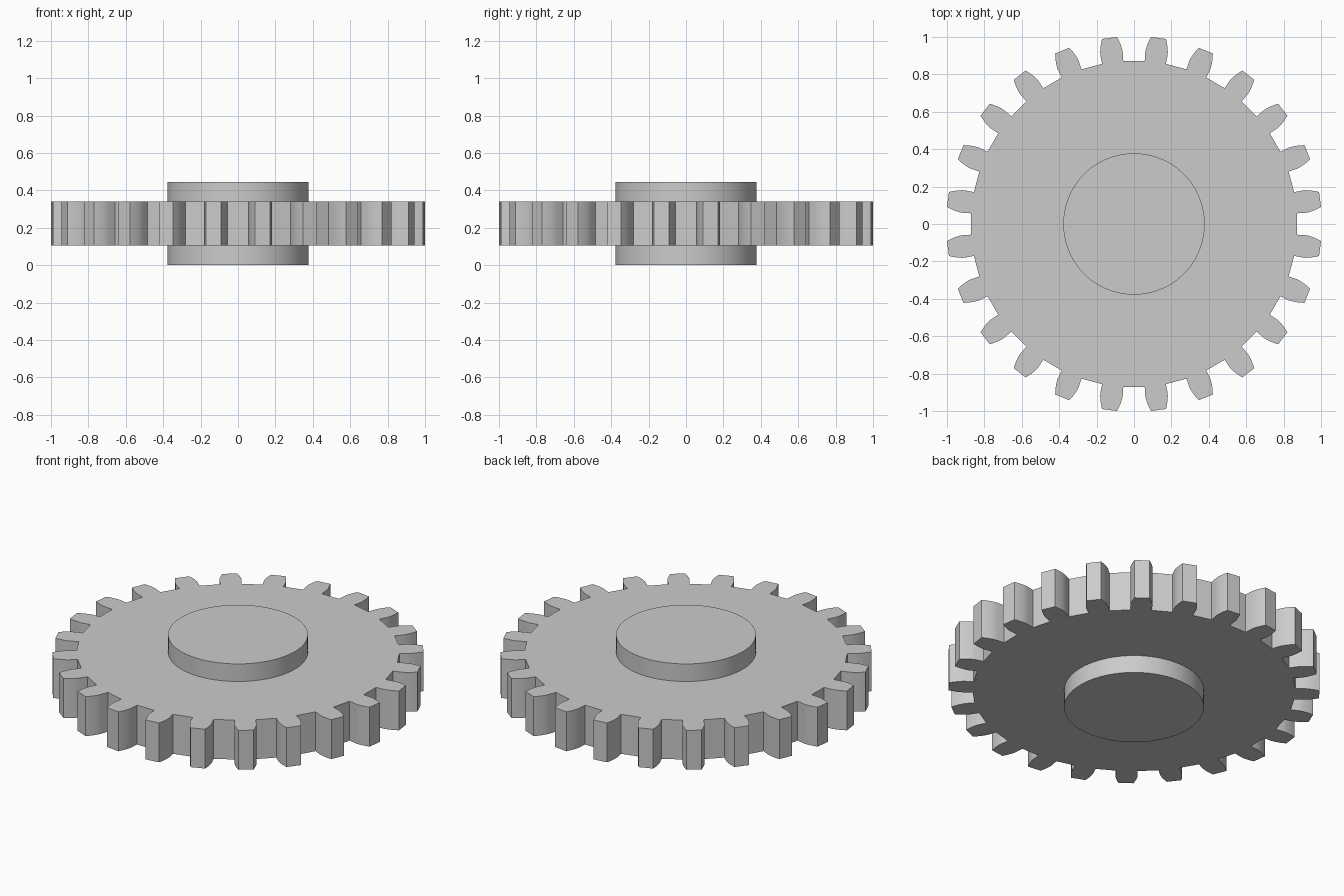
import bpy, bmesh
from math import radians, sin, cos, tan, acos, pi

cube = bpy.data.objects.get("Cube")
if cube:
    bpy.data.objects.remove(cube)

TEETH = 24
ROOT, BASE, TIP = 0.873, 0.92, 1.004      # radii of the gear profile
HALF_TOOTH = radians(3.75)

steel = bpy.data.materials.new("grey_metal")
steel.use_nodes = True
grey = (0.6, 0.6, 0.6, 1)
steel.diffuse_color = grey
steel.node_tree.nodes["Principled BSDF"].inputs["Base Color"].default_value = grey


def extruded(name, outline, z0, z1):
    """Solid prism with the given outline, smooth where the sides curve gently."""
    bm = bmesh.new()
    face = bm.faces.new([bm.verts.new((x, y, z0)) for x, y in outline])
    top = bmesh.ops.extrude_face_region(bm, geom=[face])["geom"]
    bmesh.ops.translate(bm, vec=(0, 0, z1 - z0),
                        verts=[g for g in top if isinstance(g, bmesh.types.BMVert)])
    bmesh.ops.recalc_face_normals(bm, faces=bm.faces)
    mesh = bpy.data.meshes.new(name)
    bm.to_mesh(mesh)
    bm.free()
    mesh.materials.append(steel)
    obj = bpy.data.objects.new(name, mesh)
    bpy.context.collection.objects.link(obj)
    bpy.ops.object.select_all(action='DESELECT')
    obj.select_set(True)
    bpy.context.view_layer.objects.active = obj
    bpy.ops.object.shade_smooth_by_angle(angle=radians(25))
    return obj


def polar(r, a):
    return r * cos(a), r * sin(a)


# Tooth flank: radial at the root, then an involute up to the tip
flank = [(ROOT, HALF_TOOTH)]
STEPS = 6
for i in range(STEPS + 1):
    r = BASE + (TIP - BASE) * i / STEPS
    a = acos(BASE / r)
    flank.append((r, HALF_TOOTH - (tan(a) - a)))

# Toothed wheel
outline = []
for k in range(TEETH):
    centre = (k + 0.5) * 2 * pi / TEETH
    outline += [polar(r, centre - a) for r, a in flank]
    outline += [polar(r, centre + a) for r, a in reversed(flank)]
extruded("gear_wheel", outline, 0.105, 0.34)

# Hub boss on both faces
SIDES = 96
circle = [polar(0.378, 2 * pi * i / SIDES) for i in range(SIDES)]
extruded("hub_upper", circle, 0.34, 0.445)
extruded("hub_lower", circle, 0, 0.105)
